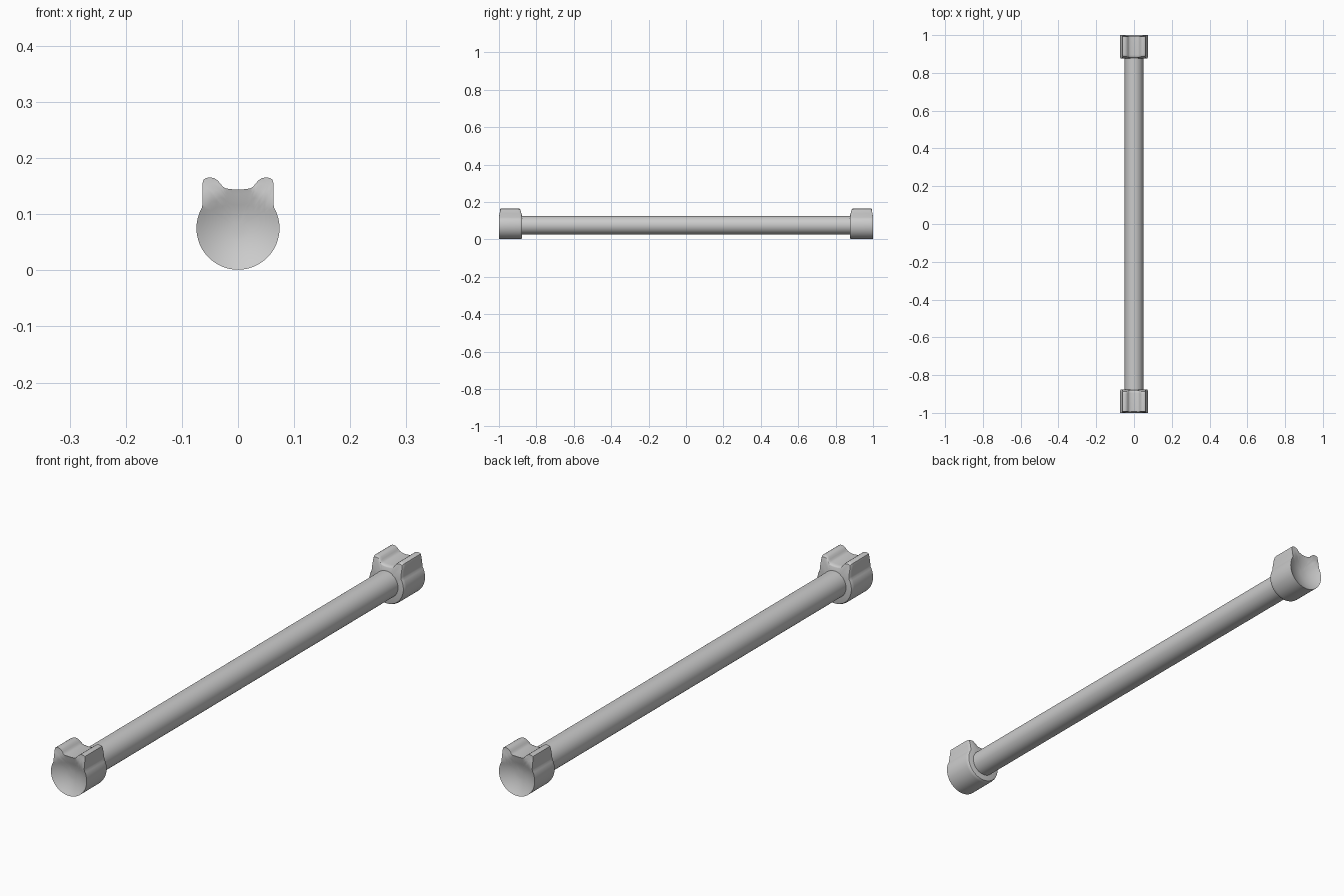
import bpy, bmesh, math

if "Cube" in bpy.data.objects:
    bpy.data.objects.remove(bpy.data.objects["Cube"])

CZ = 0.075      # axis height
R = 0.074       # cap radius


def cap_outline():
    # right half from bottom to top: round body, then the raised ear and saddle
    half = [(R * math.sin(a), -R * math.cos(a) + CZ)
            for a in (math.radians(d) for d in range(0, 121, 6))]
    half += [(0.0635, 0.118), (0.063, 0.138), (0.063, 0.156), (0.0615, 0.162),
             (0.056, 0.1648), (0.049, 0.1655), (0.042, 0.164), (0.036, 0.160),
             (0.031, 0.154), (0.027, 0.149), (0.022, 0.146), (0.012, 0.1445), (0, 0.144)]
    return half + [(-x, z) for x, z in half[-2:0:-1]]


def make_cap(name, side):
    bm = bmesh.new()
    outline = cap_outline()

    def ring(scale, y_at):
        out = []
        for x, z in outline:
            px, pz = x * scale, CZ + (z - CZ) * scale
            out.append(bm.verts.new((px, side * y_at(px, pz), pz)))
        return out

    # dished outer face, ears set back slightly
    def outer(x, z):
        r = min(math.hypot(x, z - CZ) / R, 1)
        ear = max(0, min(1, (z - 0.125) / 0.03))
        return 1 - 0.022 * (1 - r * r) - 0.007 * ear

    def inner(y):
        return lambda x, z: y + 0.009 * max(0, min(1, (z - 0.125) / 0.03))

    # rings from the dish centre, over the rim, to the softened inner face
    rings = [ring(s, outer) for s in (0.15, 0.3, 0.45, 0.6, 0.75, 0.88, 1.0)]
    rings += [ring(s, inner(y)) for s, y in
              ((1.0, 0.890), (0.985, 0.882), (0.95, 0.877), (0.91, 0.876), (0.45, 0.876))]
    n = len(outline)
    for a, b in zip(rings, rings[1:]):
        for i in range(n):
            j = (i + 1) % n
            bm.faces.new((a[i], a[j], b[j], b[i]))
    bm.faces.new(rings[0])
    bm.faces.new(rings[-1])
    bmesh.ops.recalc_face_normals(bm, faces=bm.faces)
    mesh = bpy.data.meshes.new(name)
    bm.to_mesh(mesh)
    bm.free()
    obj = bpy.data.objects.new(name, mesh)
    bpy.context.collection.objects.link(obj)
    return obj


def smooth(obj):
    bpy.ops.object.select_all(action='DESELECT')
    obj.select_set(True)
    bpy.context.view_layer.objects.active = obj
    bpy.ops.object.shade_smooth_by_angle(angle=math.radians(35))


# long round rod
bpy.ops.mesh.primitive_cylinder_add(vertices=48, radius=0.049, depth=1.8,
                                    location=(0, 0, CZ + 0.001),
                                    rotation=(math.pi / 2, 0, 0))
rod = bpy.context.object
rod.name = "rod"
smooth(rod)

# eared end caps
smooth(make_cap("front_end_cap", -1))
smooth(make_cap("back_end_cap", 1))
